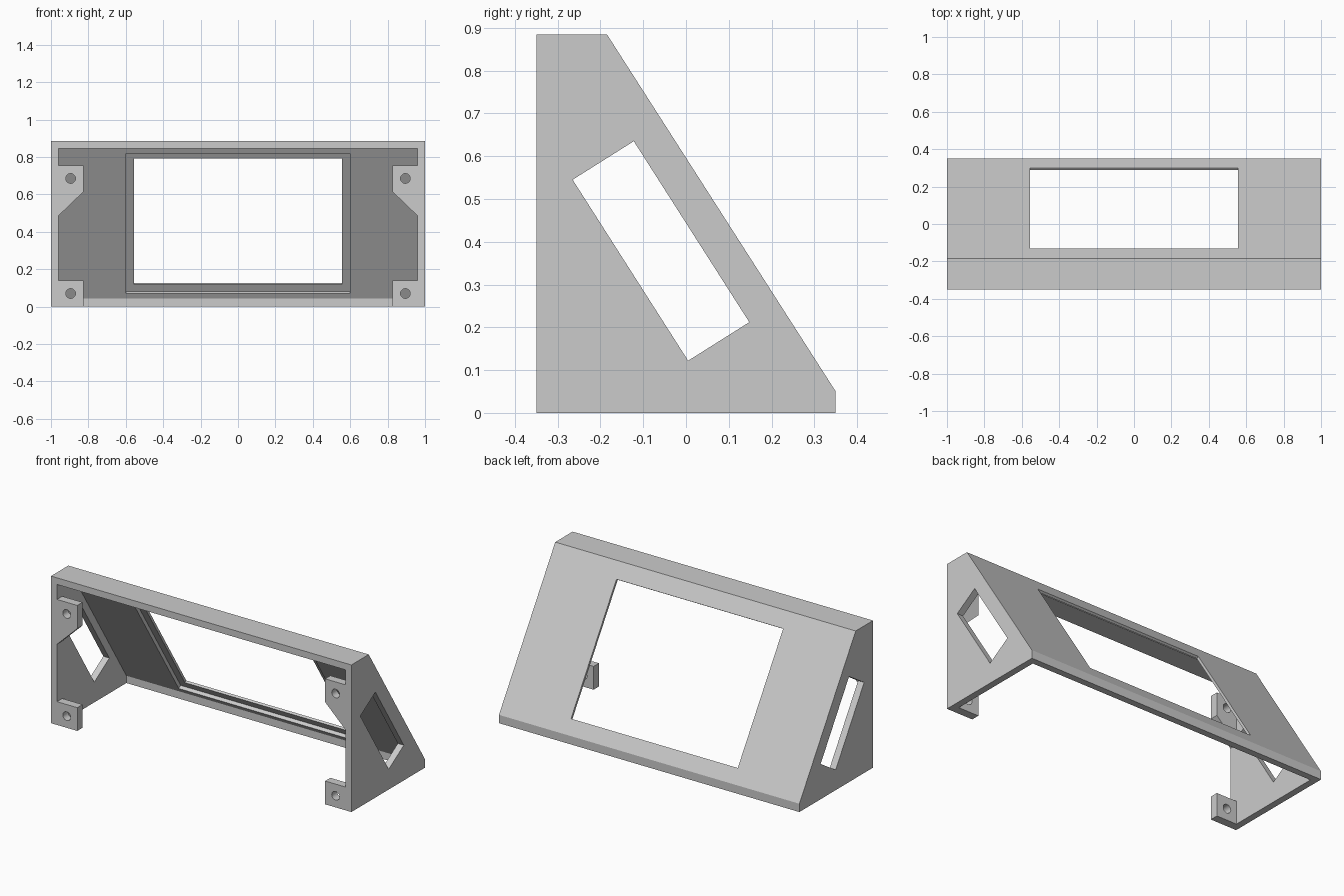
import bpy, bmesh, math
from mathutils import Vector

if "Cube" in bpy.data.objects:
    bpy.data.objects.remove(bpy.data.objects["Cube"], do_unlink=True)

grey = bpy.data.materials.new("light_grey_plastic")
grey.use_nodes = True
GREY = (0.6, 0.6, 0.6, 1)
grey.diffuse_color = GREY
grey.node_tree.nodes["Principled BSDF"].inputs["Base Color"].default_value = GREY


def prism(name, points, depth):
    """Extrude a closed loop of 3D points along the depth vector."""
    bm = bmesh.new()
    face = bm.faces.new([bm.verts.new(p) for p in points])
    grown = bmesh.ops.extrude_face_region(bm, geom=[face])
    verts = [v for v in grown["geom"] if isinstance(v, bmesh.types.BMVert)]
    bmesh.ops.translate(bm, verts=verts, vec=depth)
    bmesh.ops.recalc_face_normals(bm, faces=bm.faces)
    mesh = bpy.data.meshes.new(name)
    bm.to_mesh(mesh)
    bm.free()
    mesh.materials.append(grey)
    obj = bpy.data.objects.new(name, mesh)
    bpy.context.collection.objects.link(obj)
    return obj


def side_prism(name, profile, half_width):
    """Prism across x from a (y, z) profile."""
    return prism(name, [(-half_width, y, z) for y, z in profile], (2 * half_width, 0, 0))


def cut(target, cutter):
    """Subtract the cutter, then discard it."""
    cutter.hide_render = True
    mod = target.modifiers.new("cut", "BOOLEAN")
    mod.operation = "DIFFERENCE"
    mod.solver = "EXACT"
    mod.object = cutter
    bpy.context.view_layer.objects.active = target
    bpy.ops.object.modifier_apply(modifier=mod.name)
    bpy.data.objects.remove(cutter, do_unlink=True)


# Wedge housing, open at the front and underneath
FRONT, BACK, TOP = -0.35, 0.35, 0.885
shoulder, heel = Vector((0, -0.185, TOP)), Vector((0, BACK, 0.05))
housing = side_prism("housing", [(FRONT, 0), (FRONT, TOP), shoulder.yz, heel.yz, (BACK, 0)], 1)
cut(housing, side_prism("cavity_cutter", [(-0.5, -0.1), (-0.5, 0.845), (-0.203, 0.845),
                                          (0.31, 0.044), (0.31, -0.1)], 0.96))

# Window in the sloping panel, with a wider recess on its inner side
along = (heel - shoulder).normalized()
inward = Vector((0, -along.z, along.y)) * -1


def panel_cutter(name, half_width, start, end, near, far):
    corners = [shoulder + along * s + inward * near + Vector((x, 0, 0))
               for x, s in ((-half_width, start), (half_width, start),
                            (half_width, end), (-half_width, end))]
    return prism(name, corners, inward * (far - near))


cut(housing, panel_cutter("window_cutter", 0.555, 0.10, 0.90, -0.05, 0.08))
cut(housing, panel_cutter("recess_cutter", 0.60, 0.055, 0.945, 0.015, 0.06))

# Slanted openings through both side walls
cut(housing, side_prism("side_opening_cutter", [(-0.265, 0.545), (-0.122, 0.635),
                                                (0.148, 0.212), (0.005, 0.122)], 1.2))

# Mounting tabs with screw holes at the open front
TABS = {
    "upper_tab": ([(0.97, 0.755), (0.825, 0.755), (0.825, 0.615), (0.96, 0.485), (0.97, 0.485)], 0.685),
    "lower_tab": ([(0.97, 0), (0.825, 0), (0.825, 0.14), (0.97, 0.14)], 0.07),
}
for side, sign in (("left", 1), ("right", -1)):
    for name, (outline, hole_z) in TABS.items():
        tab = prism(f"{side}_{name}", [(sign * x, FRONT, z) for x, z in outline], (0, 0.05, 0))
        circle = [(sign * 0.895 + 0.026 * math.cos(a), FRONT - 0.05, hole_z + 0.026 * math.sin(a))
                  for a in (math.tau * i / 32 for i in range(32))]
        cut(tab, prism("hole_cutter", circle, (0, 0.2, 0)))
        # Weld the tab to the wall so that the front rim is one flat face
        mod = housing.modifiers.new("join", "BOOLEAN")
        mod.operation = "UNION"
        mod.solver = "EXACT"
        mod.object = tab
        bpy.context.view_layer.objects.active = housing
        bpy.ops.object.modifier_apply(modifier=mod.name)
        bpy.data.objects.remove(tab, do_unlink=True)

bpy.ops.object.select_all(action="DESELECT")
housing.select_set(True)
bpy.context.view_layer.objects.active = housing
bpy.ops.object.shade_smooth_by_angle(angle=math.radians(30))
